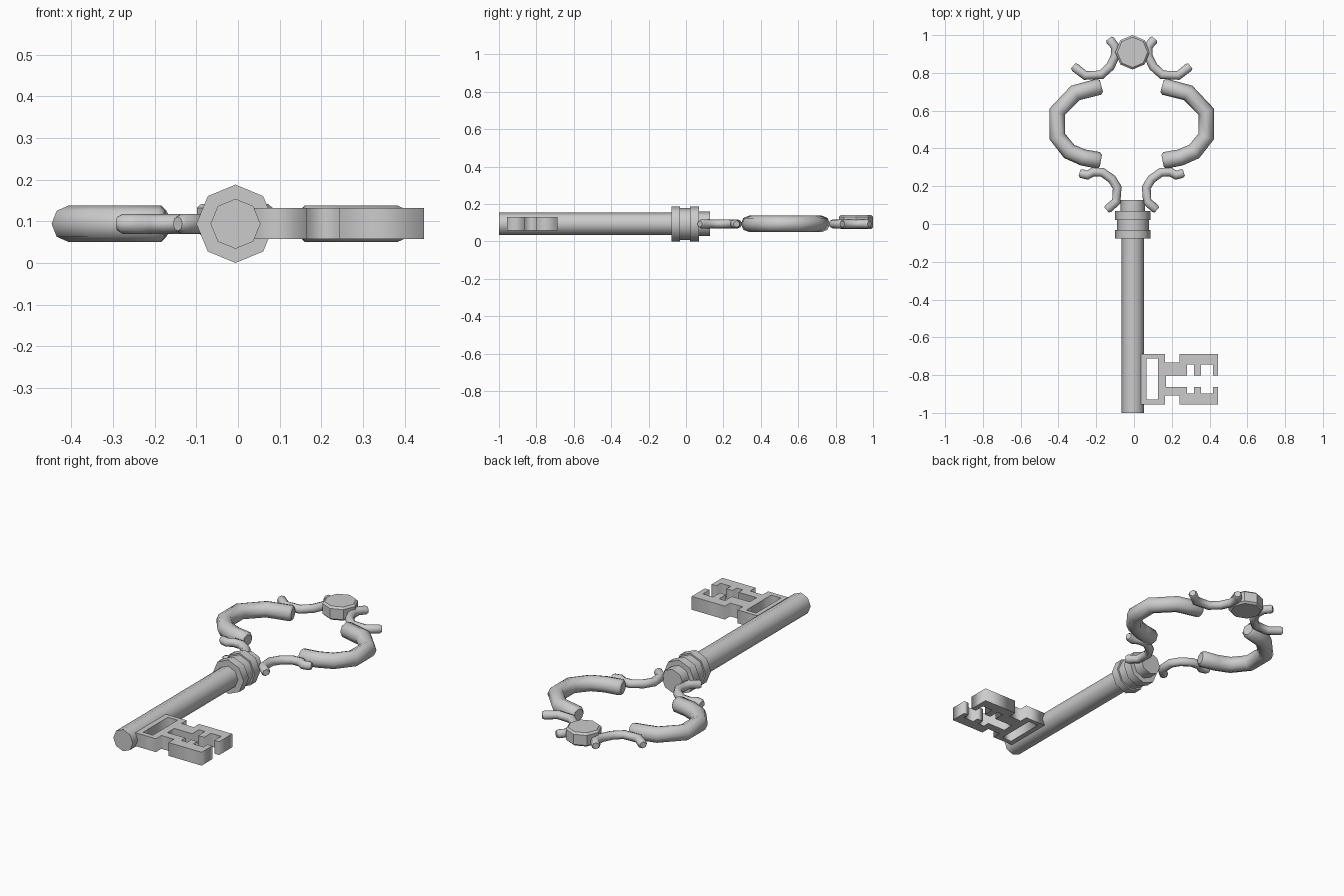
import bpy, math

AXIS_X, AXIS_Z = -0.006, 0.094   # axis of the shaft
BOW_X = -0.012                   # mirror line of the bow

if "Cube" in bpy.data.objects:
    bpy.data.objects.remove(bpy.data.objects["Cube"], do_unlink=True)


def finish(obj, name, smooth=True):
    obj.name = obj.data.name = name
    bpy.ops.object.select_all(action='DESELECT')
    obj.select_set(True)
    bpy.context.view_layer.objects.active = obj
    if obj.type == 'CURVE':
        bpy.ops.object.convert(target='MESH')
    if smooth:
        bpy.ops.object.shade_smooth_by_angle(angle=math.radians(50))
    return bpy.context.object


def rod(name, radius, y0, y1):
    """Eight-sided rod along the shaft axis."""
    bpy.ops.mesh.primitive_cylinder_add(
        vertices=8, radius=radius, depth=y1 - y0,
        location=(AXIS_X, (y0 + y1) / 2, AXIS_Z), rotation=(math.pi / 2, 0, 0))
    return finish(bpy.context.object, name)


def new_curve(name, dims):
    curve = bpy.data.curves.new(name, 'CURVE')
    curve.dimensions = dims
    obj = bpy.data.objects.new(name, curve)
    bpy.context.collection.objects.link(obj)
    return obj, curve


def add_poly(curve, points, cyclic=False):
    spline = curve.splines.new('POLY')
    spline.points.add(len(points) - 1)
    for p, (x, y) in zip(spline.points, points):
        p.co = (x, y, 0, 1)
    spline.use_cyclic_u = cyclic
    return spline


def tube(name, path, radius, side, tip=0.012):
    """Eight-sided tube in the plane of the bow, with chamfered ends."""
    def beyond(a, b):
        d = math.dist(a, b)
        return tuple(q + (q - p) * tip / d for p, q in zip(a, b))
    path = [beyond(path[1], path[0])] + path + [beyond(path[-2], path[-1])]
    obj, curve = new_curve(name, '3D')
    curve.twist_mode = 'Z_UP'
    curve.bevel_depth = radius
    curve.bevel_resolution = 2
    curve.use_fill_caps = True
    spline = add_poly(curve, [(side * x, y) for x, y in path])
    spline.points[0].radius = spline.points[-1].radius = 0.72
    obj.location = (BOW_X, 0, AXIS_Z)
    return finish(obj, name)


# Shaft, collar rings and the stub behind them
rod("shaft", 0.06, -1.0, 0.0)
rod("collar_front_ring", 0.094, -0.077, -0.031)
rod("collar_middle_ring", 0.085, -0.031, 0.022)
rod("collar_back_ring", 0.094, 0.022, 0.07)
rod("collar_stub", 0.065, 0.05, 0.128)

# Bow: a large arc and two thin scrolls on each side
ARC = [(.172, .727), (.299, .694), (.394, .595), (.394, .463),
       (.331, .384), (.257, .352), (.175, .337)]
LOWER = [(.124, .082), (.082, .119), (.077, .193), (.105, .238),
         (.156, .274), (.204, .276), (.235, .258), (.265, .267)]
UPPER = [(.114, .972), (.088, .94), (.087, .89), (.114, .833),
         (.161, .79), (.246, .786), (.301, .829)]
for label, side in (("left", 1), ("right", -1)):
    tube(f"bow_arc_{label}", ARC, 0.044, side)
    tube(f"lower_scroll_{label}", LOWER, 0.024, side)
    tube(f"upper_scroll_{label}", UPPER, 0.024, side)

# Octagonal stud at the top of the bow
bpy.ops.mesh.primitive_cylinder_add(vertices=8, radius=0.091, depth=0.076,
                                    location=(-0.008, 0.909, 0.104))
stud = bpy.context.object
bevel = stud.modifiers.new("chamfer", 'BEVEL')
bevel.width = 0.01
bevel.segments = 1
bevel.limit_method = 'ANGLE'
bevel.angle_limit = math.radians(60)
finish(stud, "bow_stud", smooth=False)

# Bit: stem block with a window, and two arms with notched inner edges
TOP, BOTTOM, STEM, ARM, END = -0.687, -0.956, 0.165, 0.242, 0.446


def arm(edge, neck, notch, inner):
    """Outline of one arm, from the stem's outer corner to the slot."""
    return [(STEM, edge), (STEM, neck), (ARM, neck), (ARM, edge),
            (END, edge), (END, inner), (.417, inner), (.417, notch),
            (.354, notch), (.354, inner), (.317, inner), (.317, notch),
            (.28, notch), (.28, inner), (STEM + .005, inner)]


outline = ([(.035, TOP)] + arm(TOP, -.733, -.743, -.802)
           + arm(BOTTOM, -.908, -.898, -.862)[::-1] + [(.035, BOTTOM)])
window = [(.067, -.711), (.127, -.711), (.127, -.929), (.067, -.929)]
bit, bit_curve = new_curve("bit", '2D')
bit_curve.fill_mode = 'BOTH'
bit_curve.extrude = 0.037
add_poly(bit_curve, outline, True)
add_poly(bit_curve, window, True)
bit.location.z = 0.095
finish(bit, "bit", smooth=False)
